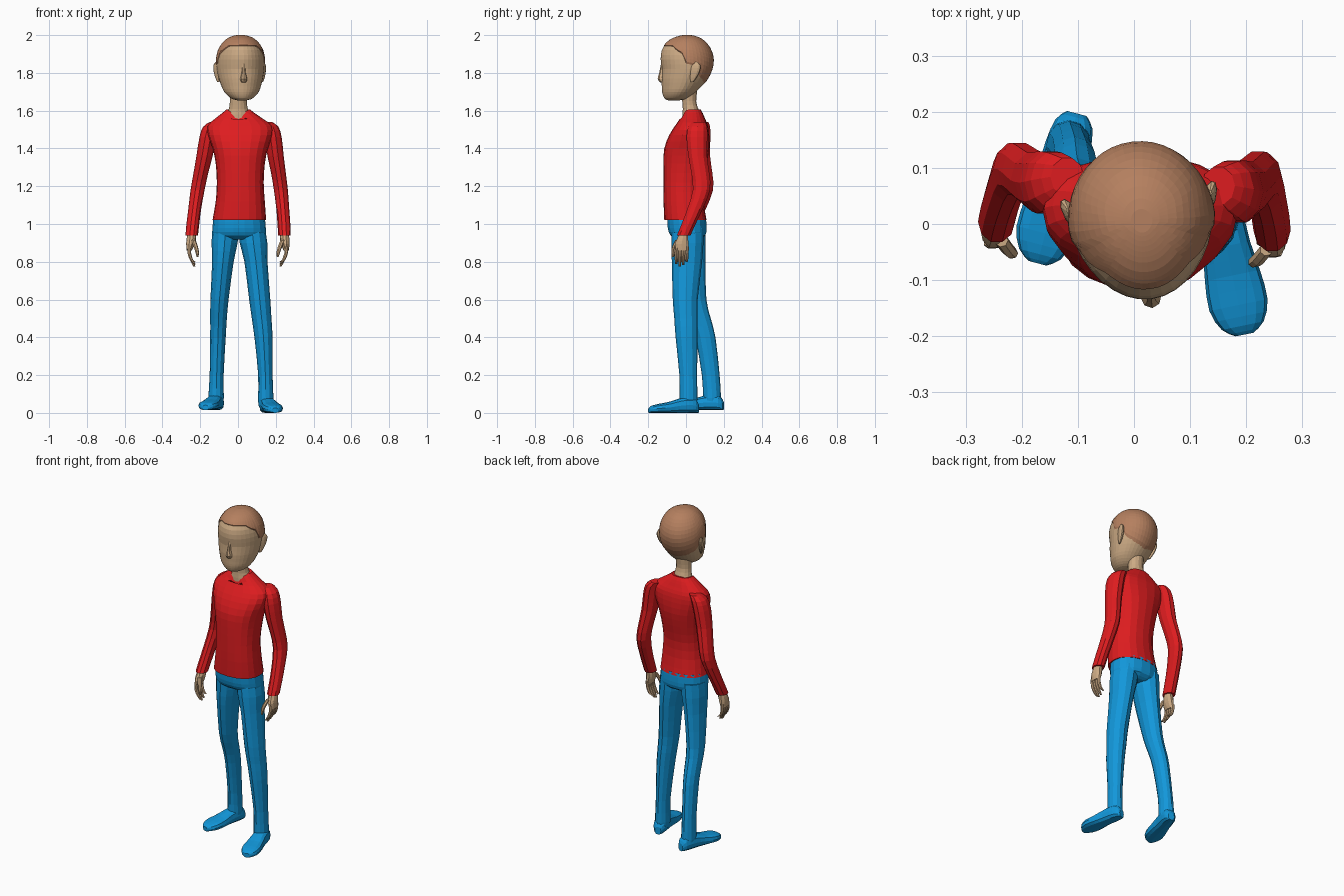
import bpy, bmesh, math
from mathutils import Matrix, Vector


def material(name, rgb):
    m = bpy.data.materials.new(name)
    m.diffuse_color = (*rgb, 1)
    return m


RED = material("red shirt", (0.73, 0.012, 0.014))
BLUE = material("blue trousers", (0.006, 0.31, 0.70))
SKIN = material("skin", (0.60, 0.40, 0.23))
HAIR = material("brown hair", (0.46, 0.215, 0.115))


def skin_rings(name, rings, mat, caps=True, matrix=None):
    """Join equal rings of points into one closed flat-shaded mesh."""
    bm = bmesh.new()
    vs = [[bm.verts.new(p) for p in r] for r in rings]
    n = len(vs[0])
    for a, b in zip(vs, vs[1:]):
        for i in range(n):
            j = (i + 1) % n
            bm.faces.new((a[i], a[j], b[j], b[i]))
    if caps:
        bm.faces.new(vs[0])
        bm.faces.new(vs[-1])
    if matrix:
        bm.transform(matrix)
    bmesh.ops.recalc_face_normals(bm, faces=bm.faces)
    me = bpy.data.meshes.new(name)
    bm.to_mesh(me)
    bm.free()
    me.materials.append(mat)
    ob = bpy.data.objects.new(name, me)
    bpy.context.collection.objects.link(ob)
    return ob


def refine(secs, k):
    """Catmull-Rom refinement of a list of number tuples."""
    out = []
    for i in range(len(secs) - 1):
        p = [secs[max(0, min(len(secs) - 1, i + d))] for d in (-1, 0, 1, 2)]
        for s in range(k):
            t = s / k
            out.append(tuple(
                b + 0.5 * t * (c - a + t * (2 * a - 5 * b + 4 * c - d + t * (3 * (b - c) + d - a)))
                for a, b, c, d in zip(*p)))
    return out + [secs[-1]]


def spow(v, e):
    return math.copysign(abs(v) ** e, v)


def circle(n):
    return [(math.cos(2 * math.pi * i / n), math.sin(2 * math.pi * i / n)) for i in range(n)]


def tube(name, secs, mat, n=12, k=2, e=1.0, matrix=None):
    """Sections are (centre x, centre y, z, radius x, radius y)."""
    rings = [[(x + rx * spow(c, e), y + ry * spow(s, e), z) for c, s in circle(n)]
             for x, y, z, rx, ry in refine(secs, k)]
    return skin_rings(name, rings, mat, matrix=matrix)


# ---- Head: egg sections (z, front y, back y, half width), turned slightly
HEAD = Matrix.Translation((0.014, 0.003, 0)) @ Matrix.Rotation(math.radians(7), 4, 'Z')
profile = refine([(1.653, -0.09, -0.05, 0.015), (1.66, -0.112, -0.01, 0.046),
                  (1.675, -0.123, 0.02, 0.070), (1.70, -0.130, 0.05, 0.092),
                  (1.73, -0.132, 0.08, 0.105), (1.77, -0.134, 0.112, 0.117),
                  (1.82, -0.131, 0.134, 0.126), (1.87, -0.138, 0.141, 0.127),
                  (1.92, -0.132, 0.128, 0.116), (1.96, -0.104, 0.099, 0.090),
                  (1.983, -0.066, 0.066, 0.060), (1.994, -0.025, 0.03, 0.025),
                  (1.995, -0.005, 0.01, 0.006)], 2)


def interp(table, x):
    """Linear lookup of a row by its first value."""
    for a, b in zip(table, table[1:]):
        if x <= b[0]:
            t = max(0, (x - a[0]) / (b[0] - a[0]))
            return [p + (q - p) * t for p, q in zip(a, b)]
    return list(table[-1])


def head_point(z, c, s, grow=0.0):
    z, f, b, w = interp(profile, z)
    return ((w + grow) * c * (1 + 0.1 * min(s, 0)),
            (f + b) / 2 + ((b - f) / 2 + grow) * s, z)


skin_rings("head", [[head_point(p[0], c, s) for c, s in circle(32)] for p in profile],
           SKIN, matrix=HEAD)

# ---- Hair: shell over the skull, hairline given by angle from the face
hairline = [(0, 1.94), (48, 1.938), (68, 1.905), (76, 1.895), (82, 1.84),
            (102, 1.83), (118, 1.77), (150, 1.735), (180, 1.72)]
rings = []
for i in range(15):
    t = i / 14
    ring = []
    for c, s in circle(44):
        low = interp(hairline, math.degrees(math.acos(max(-1, min(1, -s)))))[1]
        z = low + (1.995 - low) * (1 - (1 - t) ** 1.7)
        x, y, z = head_point(z, c, s, -0.003 if i == 0 else 0.004)
        ring.append((x, y, z + 0.005 * t))
    rings.append(ring)
skin_rings("hair", rings, HAIR, matrix=HEAD)

# ---- Nose and ears
tube("nose", [(0, -0.124, 1.85, 0.008, 0.012), (0, -0.130, 1.80, 0.011, 0.016),
              (0, -0.132, 1.768, 0.019, 0.022), (0, -0.127, 1.75, 0.014, 0.014)],
     SKIN, 8, matrix=HEAD)
for side, label in ((1, "right"), (-1, "left")):
    flare = Matrix.Translation((side * 0.122, 0.025, 0)) @ Matrix.Rotation(side * -0.4, 4, 'Z')
    tube("ear_" + label, [(0, -0.012, 1.752, 0.004, 0.008), (0, -0.004, 1.775, 0.010, 0.018),
                          (0, 0.003, 1.81, 0.013, 0.029), (0, 0.007, 1.84, 0.011, 0.028),
                          (0, 0.006, 1.857, 0.004, 0.012)], SKIN, 10, matrix=HEAD @ flare)

# ---- Neck
tube("neck", [(0.002, 0.035, 1.54, 0.085, 0.055), (0.002, 0.03, 1.58, 0.066, 0.05),
              (0.002, 0.024, 1.61, 0.050, 0.042), (0.002, 0.017, 1.65, 0.045, 0.038),
              (0.004, 0.018, 1.70, 0.046, 0.042), (0.006, 0.02, 1.76, 0.046, 0.045)], SKIN, 14)

# ---- Shirt body, with the front of the collar pulled down to a V
shirt = tube("shirt_body", [
    (0.007, -0.003, 1.02, 0.142, 0.112), (0.012, -0.013, 1.12, 0.130, 0.106),
    (0.012, -0.014, 1.22, 0.124, 0.106), (0.012, -0.005, 1.32, 0.130, 0.115),
    (0.012, 0.004, 1.40, 0.146, 0.119), (0.012, 0.017, 1.47, 0.170, 0.106),
    (0.010, 0.029, 1.52, 0.170, 0.087), (0.005, 0.034, 1.555, 0.130, 0.068),
    (0.002, 0.034, 1.588, 0.085, 0.054), (0.002, 0.032, 1.607, 0.062, 0.045)], RED, 20, 2, 0.88)
for v in shirt.data.vertices:
    if v.co.z > 1.565 and v.co.y < 0.03:
        v.co.z -= 0.036 * max(0, 1 - abs(v.co.x) / 0.06)

# ---- Sleeves and hands, the left side mirrored with a small shift
sleeve = [(0.150, 0.068, 1.540, 0.030, 0.035), (0.172, 0.062, 1.515, 0.042, 0.052),
          (0.186, 0.058, 1.46, 0.045, 0.058), (0.199, 0.062, 1.36, 0.043, 0.052),
          (0.214, 0.076, 1.27, 0.039, 0.050), (0.227, 0.082, 1.18, 0.037, 0.048),
          (0.237, 0.048, 1.08, 0.034, 0.043), (0.243, 0.014, 1.00, 0.034, 0.039),
          (0.246, -0.012, 0.94, 0.033, 0.038)]
palm = [(0.246, -0.012, 0.955, 0.021, 0.024), (0.247, -0.017, 0.925, 0.025, 0.030),
        (0.250, -0.023, 0.895, 0.023, 0.037), (0.255, -0.021, 0.86, 0.014, 0.034)]
thumb = [(0.236, -0.045, 0.915, 0.012, 0.012), (0.222, -0.062, 0.88, 0.012, 0.012),
         (0.213, -0.068, 0.85, 0.010, 0.010), (0.210, -0.069, 0.825, 0.005, 0.006)]
for side, label in ((1, "right"), (-1, "left")):
    def placed(secs):
        if side > 0:
            return secs
        return [(-x + 0.05 * (z - 0.92), y + 0.016, z, rx, ry) for x, y, z, rx, ry in secs]
    tube("sleeve_" + label, placed(sleeve), RED, 10)
    tube("palm_" + label, placed(palm), SKIN, 10)
    tube("thumb_" + label, placed(thumb), SKIN, 7)
    for i in range(4):
        y = -0.048 + 0.018 * i
        tip = (0.788, 0.775, 0.782, 0.80)[i]
        tube(f"finger_{label}_{i + 1}", placed([
            (0.256, y, 0.88, 0.010, 0.010), (0.254, y - 0.002, 0.845, 0.010, 0.010),
            (0.242, y - 0.003, 0.812, 0.009, 0.009), (0.224, y - 0.003, tip, 0.006, 0.006)]),
            SKIN, 7)

# ---- Trousers: hips and two striding legs
tube("trouser_hips", [(0.006, 0.003, 1.035, 0.136, 0.104), (0.006, 0.006, 0.98, 0.141, 0.104),
                      (0.007, 0.010, 0.94, 0.140, 0.094), (0.007, 0.012, 0.918, 0.11, 0.06)],
     BLUE, 18, 2, 0.9)
tube("trouser_leg_right", [
    (0.074, 0.010, 0.98, 0.068, 0.085), (0.082, 0.007, 0.90, 0.073, 0.085),
    (0.095, 0.005, 0.80, 0.061, 0.080), (0.115, -0.004, 0.60, 0.056, 0.066),
    (0.125, 0.000, 0.50, 0.052, 0.062), (0.135, 0.003, 0.40, 0.048, 0.058),
    (0.145, 0.012, 0.20, 0.038, 0.047), (0.147, 0.013, 0.07, 0.041, 0.047),
    (0.147, 0.013, 0.03, 0.036, 0.042)], BLUE, 12)
tube("trouser_leg_left", [
    (-0.066, 0.015, 0.98, 0.069, 0.088), (-0.071, 0.018, 0.90, 0.069, 0.086),
    (-0.080, 0.022, 0.80, 0.057, 0.080), (-0.098, 0.046, 0.60, 0.048, 0.062),
    (-0.103, 0.075, 0.50, 0.044, 0.056), (-0.106, 0.103, 0.40, 0.041, 0.053),
    (-0.113, 0.131, 0.20, 0.037, 0.047), (-0.116, 0.138, 0.08, 0.041, 0.047),
    (-0.116, 0.138, 0.05, 0.036, 0.042)], BLUE, 12)

# ---- Shoes: rounded sections (distance, half width, height) from heel to toe
shoe = refine([(0, 0.018, 0.045), (0.07, 0.034, 0.075), (0.22, 0.041, 0.082), (0.40, 0.043, 0.075),
               (0.60, 0.050, 0.058), (0.80, 0.053, 0.048), (0.94, 0.038, 0.038),
               (1, 0.016, 0.026)], 2)
for label, heel, toe, base in (("right", (0.143, 0.066), (0.197, -0.197), 0.0),
                               ("left", (-0.102, 0.197), (-0.172, -0.07), 0.015)):
    a, d = Vector(heel), Vector(toe) - Vector(heel)
    across = Vector((-d.y, d.x)).normalized()
    rings = []
    for t, w, h in shoe:
        mid = a + d * t
        rings.append([(mid.x + across.x * w * spow(c, 0.75), mid.y + across.y * w * spow(c, 0.75),
                       base + h * (0.5 + 0.5 * spow(s, 0.7))) for c, s in circle(12)])
    skin_rings("shoe_" + label, rings, BLUE)
